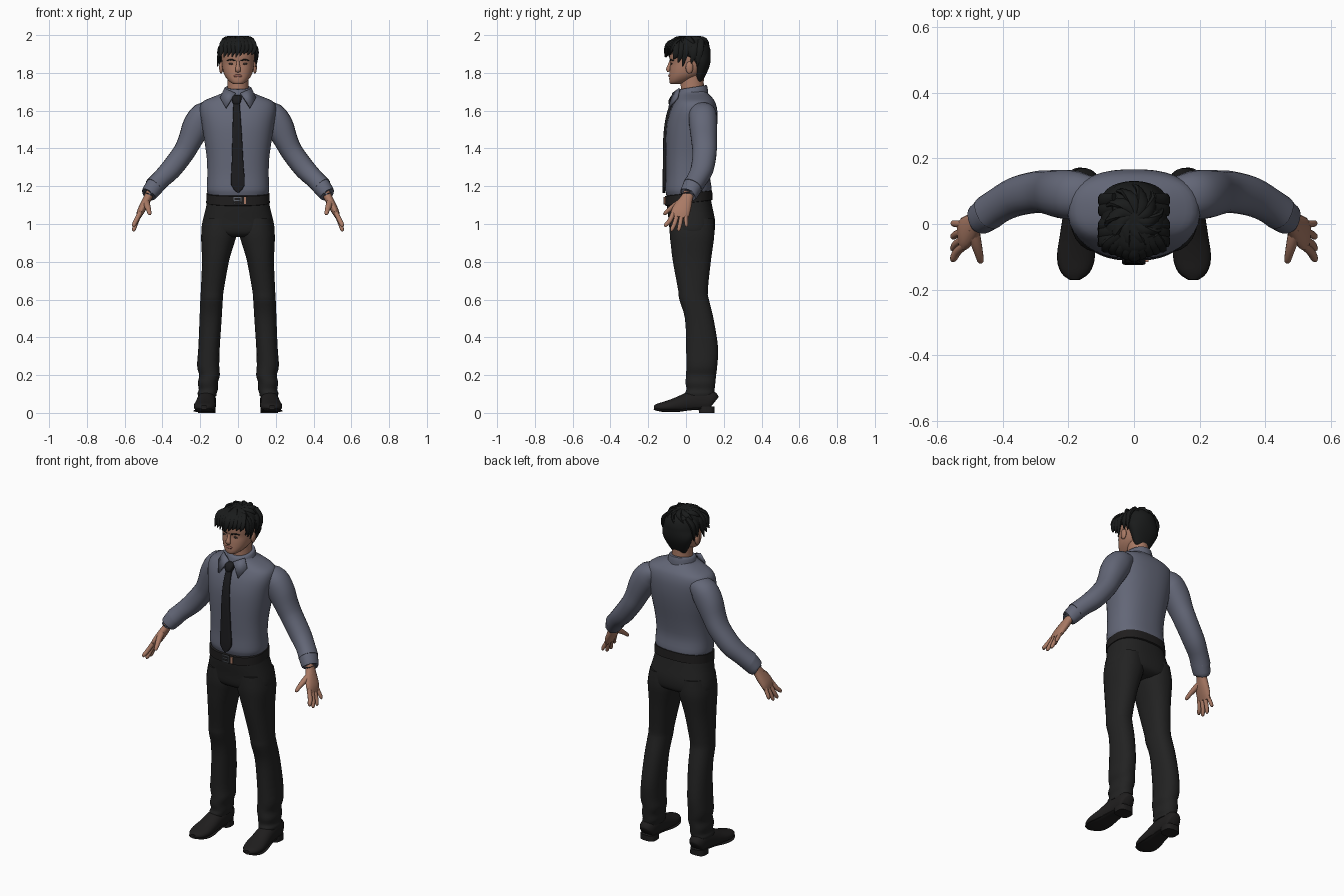
import bpy, bmesh, math, random
from mathutils import Vector

random.seed(4)


def mat(name, r, g, b):
    m = bpy.data.materials.new(name)
    m.diffuse_color = (r, g, b, 1)
    return m


SHIRT = mat("slate_shirt", 0.125, 0.135, 0.185)
CLOTH = mat("trouser_black", 0.016, 0.016, 0.016)
HAIR = mat("hair_black", 0.010, 0.011, 0.011)
SKIN = mat("skin", 0.40, 0.195, 0.13)
TIE = mat("tie_black", 0.012, 0.012, 0.014)
LEATHER = mat("shoe_leather", 0.014, 0.013, 0.013)
METAL = mat("buckle_grey", 0.12, 0.13, 0.15)
LIP = mat("lip", 0.27, 0.105, 0.08)
EYE = mat("eye_dark", 0.05, 0.035, 0.03)


def finish(name, bm, material, mirror=False):
    bmesh.ops.recalc_face_normals(bm, faces=bm.faces)
    me = bpy.data.meshes.new(name)
    bm.to_mesh(me)
    bm.free()
    me.materials.append(material)
    ob = bpy.data.objects.new(name, me)
    bpy.context.collection.objects.link(ob)
    if mirror:
        ob.modifiers.new("mirror", 'MIRROR')
    return ob


def loft(name, rings, material, mirror=False):
    bm = bmesh.new()
    vs = [[bm.verts.new(p) for p in r] for r in rings]
    n = len(vs[0])
    for a, b in zip(vs, vs[1:]):
        for i in range(n):
            bm.faces.new((a[i], a[(i + 1) % n], b[(i + 1) % n], b[i]))
    bm.faces.new(vs[0])
    bm.faces.new(vs[-1])
    return finish(name, bm, material, mirror)


def smooth_rows(rows, k):
    """Catmull-Rom resampling of key rows."""
    out = []
    for i in range(len(rows) - 1):
        p = [rows[max(0, min(len(rows) - 1, i + d))] for d in (-1, 0, 1, 2)]
        for s in range(k):
            t = s / k
            out.append([0.5 * (2 * b + (c - a) * t + (2 * a - 5 * b + 4 * c - d) * t * t
                               + (3 * b - a - 3 * c + d) * t ** 3) for a, b, c, d in zip(*p)])
    return out + [list(rows[-1])]


def unit_ring(n, power):
    for i in range(n):
        a = 2 * math.pi * (i + 0.5) / n
        c, s = math.cos(a), math.sin(a)
        yield (math.copysign(abs(c) ** (2 / power), c), math.copysign(abs(s) ** (2 / power), s))


def stack(name, rows, material, power=2.3, n=28, k=3, tilt=0.0, mirror=False):
    """Horizontal sections: z, x0, x1, y0, y1."""
    rings = []
    for z, x0, x1, y0, y1 in smooth_rows(rows, k):
        ring = []
        for c, s in unit_ring(n, power):
            y = (y0 + y1) / 2 + s * (y1 - y0) / 2
            ring.append((( x0 + x1) / 2 + c * (x1 - x0) / 2, y, z + tilt * y))
        rings.append(ring)
    return loft(name, rings, material, mirror)


def sym(rows):
    return [(z, -w, w, a, b) for z, w, a, b in rows]


def tube(name, path, material, hint=(0, 1, 0), n=16, k=3, mirror=False, floor=None):
    """Swept sections: x, y, z, radius along hint, radius across."""
    rows = smooth_rows(path, k)
    pts = [Vector(r[:3]) for r in rows]
    rings = []
    for i, r in enumerate(rows):
        t = (pts[min(i + 1, len(pts) - 1)] - pts[max(i - 1, 0)]).normalized()
        u = Vector(hint)
        u = (u - t * u.dot(t)).normalized()
        v = t.cross(u)
        ring = [pts[i] + u * c * r[3] + v * s * r[4] for c, s in unit_ring(n, 2.2)]
        if floor is not None:
            for p in ring:
                p.z = max(p.z, floor)
        rings.append(ring)
    return loft(name, rings, material, mirror)


def ball(name, loc, size, material, mirror=False):
    bm = bmesh.new()
    bmesh.ops.create_uvsphere(bm, u_segments=16, v_segments=10, radius=1)
    for v in bm.verts:
        v.co = Vector([l + c * s for l, c, s in zip(loc, v.co, size)])
    return finish(name, bm, material, mirror)


def box(name, loc, size, material):
    bm = bmesh.new()
    bmesh.ops.create_cube(bm, size=1)
    for v in bm.verts:
        v.co = Vector([l + c * s for l, c, s in zip(loc, v.co, size)])
    return finish(name, bm, material)


# Shirt body and sleeves
stack("shirt_body", sym([
    (1.135, .150, -.098, .125), (1.165, .162, -.108, .134), (1.19, .166, -.111, .136),
    (1.26, .163, -.107, .127), (1.35, .166, -.108, .138), (1.45, .180, -.108, .156),
    (1.53, .192, -.102, .166), (1.60, .202, -.084, .166), (1.645, .190, -.062, .155),
    (1.67, .140, -.050, .138), (1.69, .090, -.042, .118), (1.71, .065, -.035, .105)]), SHIRT, power=2.4, n=36)
tube("sleeve", [
    (.13, .085, 1.60, .060, .045), (.18, .088, 1.575, .074, .072), (.22, .092, 1.515, .074, .075),
    (.255, .096, 1.44, .068, .063), (.29, .098, 1.375, .064, .058), (.355, .085, 1.29, .060, .056),
    (.41, .058, 1.235, .054, .050), (.445, .034, 1.198, .054, .051)], SHIRT, n=22, mirror=True)
tube("cuff", [
    (.430, .044, 1.213, .046, .044), (.436, .040, 1.207, .053, .050), (.460, .022, 1.174, .050, .046),
    (.472, .014, 1.157, .047, .042), (.473, .013, 1.156, .038, .032)], SHIRT, n=22, k=2, mirror=True)

# Collar band and folded points
stack("collar_band", sym([(1.672, .084, -.058, .118), (1.695, .078, -.052, .116),
                          (1.716, .070, -.044, .111), (1.718, .062, -.036, .103)]),
      SHIRT, power=2, tilt=0.16, k=2)
bm = bmesh.new()
bm.faces.new([bm.verts.new(p) for p in (
    (.012, -.064, 1.690), (.068, -.030, 1.715), (.092, -.042, 1.665), (.062, -.086, 1.612))])
flap = finish("collar_point", bm, SHIRT, True)
flap.modifiers.new("thickness", 'SOLIDIFY').thickness = .010

# Tie
stack("tie_blade", [(1.165, -.003, .003, -.124, -.112), (1.205, -.036, .036, -.125, -.106),
                    (1.30, -.034, .030, -.123, -.102), (1.45, -.030, .022, -.121, -.100),
                    (1.54, -.028, .016, -.112, -.090), (1.60, -.026, .012, -.098, -.070),
                    (1.65, -.024, .008, -.080, -.045)], TIE, power=5, n=16, k=2)
stack("tie_knot", [(1.635, -.025, .010, -.092, -.050), (1.65, -.031, .016, -.094, -.045),
                   (1.672, -.034, .020, -.084, -.035), (1.682, -.028, .014, -.072, -.03)],
      TIE, power=3, n=16, k=2)

# Trousers
stack("trouser_hips", sym([(1.14, .160, -.103, .130), (1.08, .172, -.100, .142), (1.02, .187, -.092, .154),
                           (.97, .194, -.087, .153), (.945, .180, -.075, .140), (.93, .12, -.05, .11)]),
      CLOTH, power=2.5, n=32)
stack("trouser_leg", [(1.03, .015, .180, -.085, .145), (.95, .006, .195, -.087, .151),
                      (.88, .025, .194, -.080, .143), (.80, .048, .191, -.070, .132), (.65, .075, .197, -.042, .116),
                      (.60, .080, .200, -.036, .122), (.50, .086, .204, -.006, .146),
                      (.35, .096, .210, .000, .170), (.25, .099, .217, .001, .166),
                      (.20, .096, .206, .000, .160), (.16, .106, .213, -.003, .156), (.125, .106, .208, .002, .152),
                      (.105, .112, .214, -.006, .150), (.09, .114, .212, -.004, .148)],
      CLOTH, power=2.3, n=24, mirror=True)

# Belt with buckle and tan end
stack("belt", sym([(1.108, .158, -.102, .130), (1.111, .169, -.111, .141),
                   (1.160, .166, -.112, .139), (1.163, .155, -.100, .130)]), LEATHER, power=2.5, n=36, k=1, tilt=.12)
for x in (-.022, .016):
    box("buckle_side", (x, -.113, 1.123), (.005, .012, .040), METAL)
for z in (1.105, 1.141):
    box("buckle_bar", (-.003, -.113, z), (.040, .012, .005), METAL)
box("buckle_pin", (-.006, -.114, 1.124), (.028, .010, .005), METAL)
box("belt_tip", (.037, -.111, 1.124), (.013, .009, .038), SKIN)

# Shoes
tube("shoe_upper", [(.165, .150, .055, .030, .035), (.165, .135, .062, .044, .055), (.165, .08, .066, .048, .062),
                    (.168, .02, .058, .050, .054), (.172, -.04, .044, .055, .042), (.177, -.10, .034, .058, .030),
                    (.180, -.145, .030, .044, .021), (.180, -.168, .028, .018, .012)],
     LEATHER, hint=(1, 0, 0), n=20, mirror=True, floor=.016)
tube("shoe_sole", [(.165, .10, .026, .040, .007), (.168, .02, .020, .046, .007), (.173, -.05, .011, .056, .007),
                   (.178, -.11, .011, .058, .007), (.180, -.15, .017, .043, .007), (.180, -.170, .022, .016, .005)],
     LEATHER, hint=(1, 0, 0), n=16, mirror=True, floor=.004)
stack("shoe_heel", [(0, .118, .212, .068, .150), (.034, .120, .210, .066, .152)], LEATHER, power=3, k=1, mirror=True)

# Hands: palm, fingers and thumb
tube("palm", [(.455, .022, 1.185, .030, .024), (.475, .008, 1.145, .030, .022), (.495, -.010, 1.105, .042, .022),
              (.516, -.028, 1.065, .050, .019), (.528, -.036, 1.035, .046, .012)], SKIN, mirror=True)
for i, (y0, y1, z1) in enumerate([(-.066, -.106, .985), (-.044, -.074, .962), (-.022, -.038, .962), (-.001, .002, .985)]):
    r = .0125 - .0006 * i
    zm = (1.05 + z1) / 2
    tube("finger", [(.518, y0, 1.06, r, r), (.540, y0 * .5 + y1 * .5, zm, r, r),
                    (.551, y1, z1 + .010, r * .85, r * .85), (.552, y1, z1, r * .4, r * .4)],
         SKIN, n=10, mirror=True)
tube("thumb", [(.490, -.012, 1.125, .018, .018), (.482, -.055, 1.100, .017, .016), (.473, -.090, 1.075, .013, .012),
               (.468, -.112, 1.055, .010, .009), (.467, -.117, 1.049, .004, .004)],
     SKIN, hint=(1, 0, 0), n=10, mirror=True)

# Neck, head and ears
stack("neck", sym([(1.66, .062, -.030, .105), (1.72, .056, -.028, .095), (1.80, .056, -.030, .095)]), SKIN, power=2)
stack("head", sym([(1.740, .020, -.078, -.035), (1.747, .036, -.086, -.010), (1.765, .056, -.089, .035),
                   (1.79, .073, -.088, .078), (1.82, .082, -.086, .103), (1.85, .086, -.083, .116),
                   (1.89, .088, -.088, .120), (1.93, .084, -.082, .115), (1.965, .058, -.055, .085),
                   (1.975, .03, -.03, .05)]), SKIN, power=2.25, n=32)
ball("ear", (.089, .018, 1.828), (.011, .020, .032), SKIN, True)

# Facial features
tube("nose", [(0, -.080, 1.862, .008, .008), (0, -.088, 1.838, .010, .010), (0, -.094, 1.818, .015, .012),
              (0, -.090, 1.806, .012, .007)], SKIN, hint=(1, 0, 0), n=12)
tube("lips", [(-.027, -.080, 1.782, .002, .002), (-.010, -.087, 1.784, .007, .006),
              (.010, -.087, 1.784, .007, .006), (.027, -.080, 1.782, .002, .002)], LIP, hint=(0, 0, 1), n=10)
ball("eye", (.036, -.0765, 1.848), (.014, .005, .005), EYE, True)
tube("brow", [(.014, -.085, 1.864, .003, .003), (.036, -.081, 1.870, .004, .004),
              (.060, -.066, 1.864, .002, .002)], HAIR, hint=(0, 0, 1), n=8, mirror=True)

# Hair cap, then overlapping locks
stack("hair_cap", sym([(1.755, .045, .055, .085), (1.78, .062, .045, .100), (1.82, .082, .040, .119),
                       (1.85, .094, .030, .128), (1.875, .099, .002, .131), (1.90, .101, -.055, .131),
                       (1.925, .101, -.090, .129), (1.955, .091, -.094, .117), (1.978, .070, -.078, .092),
                       (1.990, .040, -.045, .055), (1.994, .012, -.01, .02)]), HAIR, power=2.15, n=32)
for i in range(9):  # fringe
    x = -.084 + .021 * i
    d = abs(x) * .35
    tube("fringe_lock", [(x * .6 + .01, -.035, 1.978, .016, .010), (x * .9, -.088 + d, 1.958, .020, .014),
                         (x, -.106 + d, 1.925, .016, .011),
                         (x - .012, -.110 + d, 1.880 + random.uniform(0, .02), .002, .002)],
         HAIR, hint=(1, 0, 0), n=8)
for side in (-1, 1):  # temples and sides
    for y, z in ((-.055, 1.872), (-.030, 1.855), (-.006, 1.835), (.040, 1.850), (.070, 1.835)):
        tube("side_lock", [(side * .06, y + .01, 1.972, .016, .010), (side * .093, y + .005, 1.935, .020, .012),
                           (side * .101, y, 1.895, .017, .009),
                           (side * (.108 if y < 0 and side < 0 else .094), y - .012, z, .003, .003)],
             HAIR, n=8)
for i in range(10):  # crown swirl
    a = 2 * math.pi * i / 10
    px = [(r * math.cos(a + s), .02 + r * 1.1 * math.sin(a + s)) for r, s in ((.012, 0), (.045, .3), (.075, .7), (.092, 1.05))]
    zs, rs = (1.986, 1.984, 1.968, 1.935), (.008, .018, .018, .004)
    tube("crown_lock", [(x, y, z, r, min(r, .011)) for (x, y), z, r in zip(px, zs, rs)],
         HAIR, hint=(-math.sin(a), math.cos(a), .1), n=8)

# Smooth shading with sharp edges kept
for ob in bpy.data.objects:
    ob.select_set(True)
    bpy.context.view_layer.objects.active = ob
bpy.ops.object.shade_smooth_by_angle(angle=math.radians(45))
